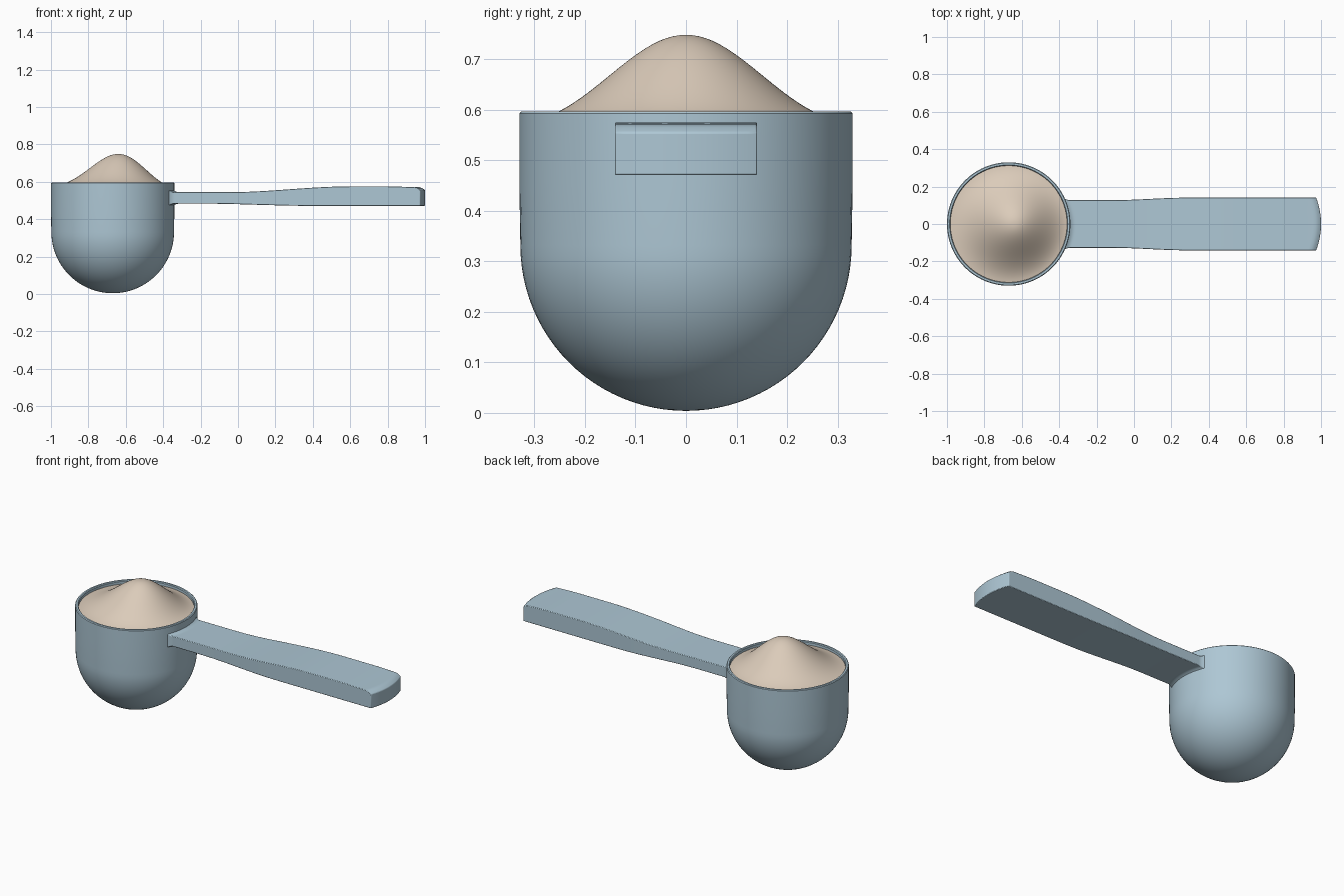
import bpy, bmesh, math

if "Cube" in bpy.data.objects:
    bpy.data.objects.remove(bpy.data.objects["Cube"])

CUP_X, R, INNER, RIM = -0.67, 0.33, 0.312, 0.597


def material(name, rgb):
    m = bpy.data.materials.new(name)
    m.use_nodes = True
    m.diffuse_color = (*rgb, 1)
    m.node_tree.nodes["Principled BSDF"].inputs["Base Color"].default_value = (*rgb, 1)
    return m


blue = material("pale blue plastic", (0.42, 0.57, 0.66))
sand = material("beige powder", (0.71, 0.60, 0.49))


def finish(name, bm, mat, angle=35):
    bmesh.ops.recalc_face_normals(bm, faces=bm.faces)
    mesh = bpy.data.meshes.new(name)
    bm.to_mesh(mesh)
    bm.free()
    mesh.materials.append(mat)
    ob = bpy.data.objects.new(name, mesh)
    bpy.context.collection.objects.link(ob)
    bpy.ops.object.select_all(action="DESELECT")
    ob.select_set(True)
    bpy.context.view_layer.objects.active = ob
    bpy.ops.object.shade_smooth_by_angle(angle=math.radians(angle))
    return ob


def lathe(profile, steps=96):
    """Spin (radius, height) points round the z axis."""
    bm = bmesh.new()
    vs = [bm.verts.new((r, 0, z)) for r, z in profile]
    es = [bm.edges.new(pair) for pair in zip(vs, vs[1:])]
    bmesh.ops.spin(bm, geom=vs + es, cent=(0, 0, 0), axis=(0, 0, 1),
                   angle=math.tau, steps=steps, use_duplicate=False)
    bmesh.ops.remove_doubles(bm, verts=bm.verts, dist=1e-5)
    return bm


def smooth(a, b, x):
    t = min(max((x - a) / (b - a), 0), 1)
    return t * t * (3 - 2 * t)


# Cup: round-bottomed wall with a hollow inside and a softened rim
def bowl(radius, n=24):
    return [(radius * math.sin(i / n * math.pi / 2),
             R + 0.002 - radius * math.cos(i / n * math.pi / 2)) for i in range(n + 1)]


cup_profile = bowl(R - 0.002)
cup_profile += [(R, 0.45), (R, RIM - 0.004), (R - 0.004, RIM), (INNER + 0.004, RIM), (INNER, RIM - 0.004)]
cup_profile += bowl(INNER)[::-1]
bm = lathe(cup_profile)
bmesh.ops.translate(bm, verts=bm.verts, vec=(CUP_X, 0, 0))
finish("cup", bm, blue)

# Powder: a heap whose peak leans toward the handle
heap = [(0, 0.748)]
for i in range(1, 25):
    r = INNER * i / 24
    heap.append((r, 0.578 + 0.17 * (0.5 + 0.5 * math.cos(math.pi * (r / INNER) ** 0.93))
                 * (1 - 0.1 * r / INNER) + 0.012 * math.sin(math.pi * r / INNER)))
bm = lathe(heap)
for v in bm.verts:
    r = math.hypot(v.co.x, v.co.y)
    v.co.x += CUP_X + 0.03 * (1 - (r / INNER) ** 2)
finish("powder_heap", bm, sand, 60)

# Handle: lofted bar, flared where it meets the cup and bowed at its tip
COLS, ROWS = 16, 120


def handle_point(t, u, top):
    t = t ** 1.3                       # closer stations near the cup
    flare = 0.015 * max(0, 1 - t / 0.025) ** 2
    y = u * (0.127 + 0.014 * smooth(0.18, 0.5, t) + flare)
    start = CUP_X + math.sqrt((R - 0.008) ** 2 - y * y)
    x = start + t * (1 - 0.026 * u * u - start)
    if top:
        z = 0.544 + 0.031 * smooth(-0.05, 0.6, x) - 0.004 * smooth(0.8, 0.96, x)
        z += flare - 0.016 * max(0, (t - 0.975) / 0.025) ** 2
    else:
        z = 0.483 - 0.012 * smooth(-0.2, 0.4, x) - flare
    return x, y, z


bm = bmesh.new()
grid = {(i, j, k): bm.verts.new(handle_point(i / ROWS, 2 * j / COLS - 1, k))
        for i in range(ROWS + 1) for j in range(COLS + 1) for k in (0, 1)}


def quad(*keys):
    bm.faces.new([grid[k] for k in keys])


for i in range(ROWS):
    for j in range(COLS):
        for k in (0, 1):
            quad((i, j, k), (i + 1, j, k), (i + 1, j + 1, k), (i, j + 1, k))
    for j in (0, COLS):
        quad((i, j, 0), (i + 1, j, 0), (i + 1, j, 1), (i, j, 1))
for j in range(COLS):
    for i in (0, ROWS):
        quad((i, j, 0), (i, j + 1, 0), (i, j + 1, 1), (i, j, 1))
handle = finish("handle", bm, blue, 40)
bevel = handle.modifiers.new("soft edges", "BEVEL")
bevel.width = 0.003
bevel.segments = 2
bevel.limit_method = "ANGLE"
bevel.angle_limit = math.radians(50)
